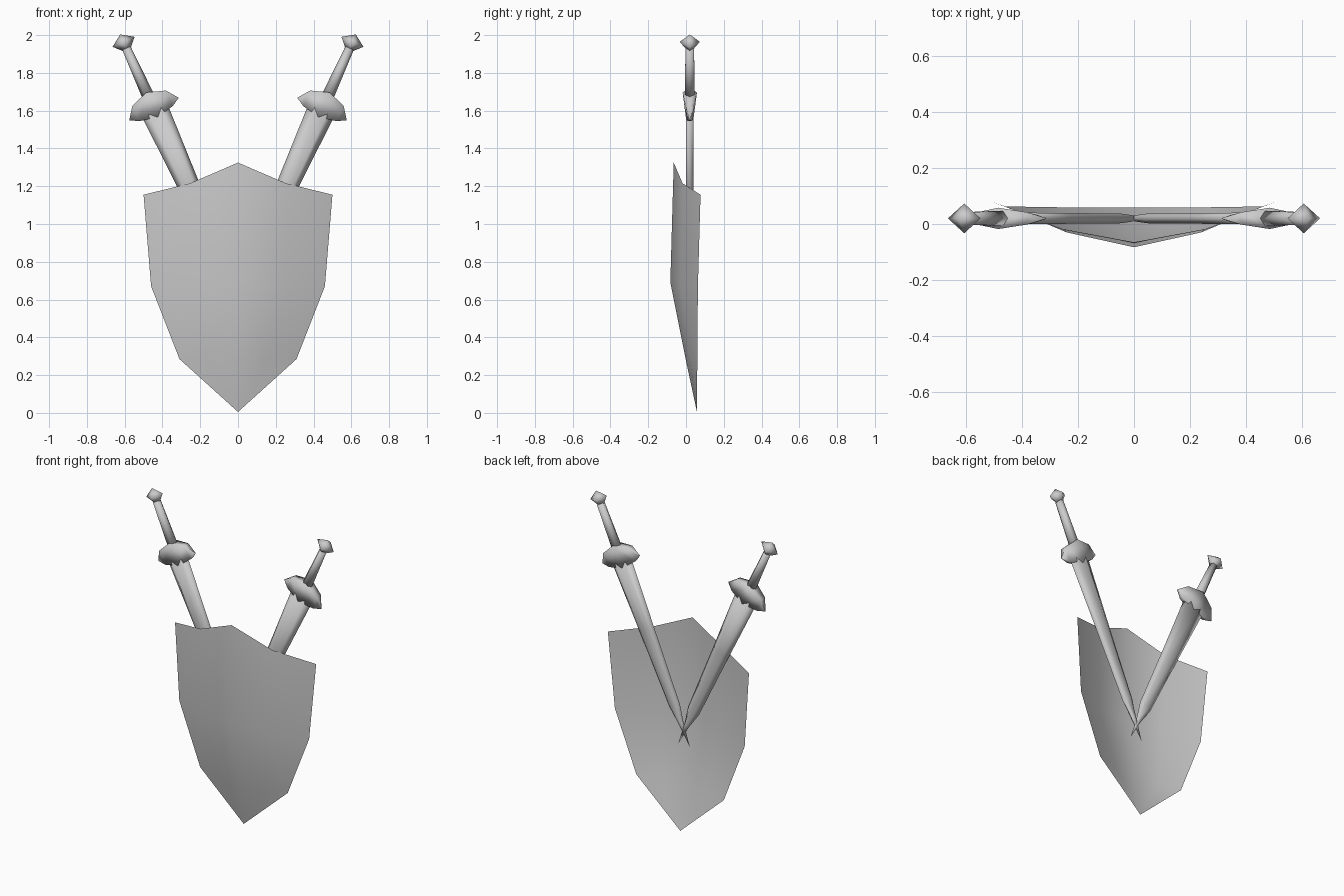
import bpy, bmesh, math
from mathutils import Vector

cube = bpy.data.objects.get("Cube")
if cube:
    bpy.data.objects.remove(cube)

grey = bpy.data.materials.new("plain grey")
grey.use_nodes = True
color = (0.6, 0.6, 0.6, 1)
grey.diffuse_color = color
grey.node_tree.nodes["Principled BSDF"].inputs["Base Color"].default_value = color

# Sword frame: distance runs from the pommel centre down to the tip
ORIGIN = Vector((0.603, 0.02, 1.958))
LEAN = math.radians(24.4)
ALONG = Vector((-math.sin(LEAN), 0, -math.cos(LEAN)))
ACROSS = Vector((math.cos(LEAN), 0, -math.sin(LEAN)))
BACK = Vector((0, 1, 0))


def place(along, across, depth):
    return ORIGIN + ALONG * along + ACROSS * across + BACK * depth


def build(name, rings, closed=True):
    """Skin a list of point rings and mirror the part across x."""
    bm = bmesh.new()
    rows = [[bm.verts.new(p) for p in ring] for ring in rings]
    n = len(rows[0])
    for a, b in zip(rows, rows[1:]):
        for i in range(n if closed else n - 1):
            j = (i + 1) % n
            bm.faces.new((a[i], a[j], b[j], b[i]))
    if closed:
        bm.faces.new(rows[0])
        bm.faces.new(rows[-1])
    bmesh.ops.remove_doubles(bm, verts=bm.verts, dist=0.0005)
    bmesh.ops.recalc_face_normals(bm, faces=bm.faces)
    if not closed and sum(f.normal.y for f in bm.faces) > 0:
        bmesh.ops.reverse_faces(bm, faces=bm.faces)
    for f in bm.faces:
        f.smooth = True
    mesh = bpy.data.meshes.new(name)
    bm.to_mesh(mesh)
    bm.free()
    mesh.materials.append(grey)
    obj = bpy.data.objects.new(name, mesh)
    bpy.context.collection.objects.link(obj)
    mirror = obj.modifiers.new("mirror", 'MIRROR')
    mirror.use_clip = not closed
    return obj


def lathe(name, profile, sides):
    """Part along the sword axis from (distance, half width, half depth)."""
    turns = [2 * math.pi * i / sides for i in range(sides)]
    build(name, [[place(d, w * math.cos(t), h * math.sin(t)) for t in turns]
                 for d, w, h in profile])


# Shield: thin bowed sheet, rows from top edge to point
build("shield", [
    [(0, -0.065, 1.325), (0.255, -0.018, 1.215), (0.5, 0.077, 1.155)],
    [(0, -0.083, 0.69), (0.24, -0.03, 0.68), (0.46, 0.063, 0.67)],
    [(0, -0.002, 0.285), (0.16, 0.02, 0.285), (0.31, 0.06, 0.285)],
    [(0, 0.058, 0.005), (0, 0.058, 0.005), (0, 0.058, 0.005)],
], closed=False)

# Crossed swords
lathe("sword_pommels", [(-0.05, 0, 0), (-0.007, 0.064, 0.053), (0.061, 0, 0)], 4)
lathe("sword_grips", [(0.03, 0.024, 0.026), (0.32, 0.033, 0.031)], 6)
lathe("sword_blades", [(0.38, 0.076, 0.024), (0.82, 0.058, 0.022),
                       (1.295, 0.042, 0.02), (1.415, 0.017, 0.014), (1.56, 0, 0)], 6)

# Guards: sections across the sword, thick at the top middle, pointed at the ears
sections = [(0.143, 0.382, 0.384, 0.002), (0.097, 0.32, 0.41, 0.022),
            (0, 0.287, 0.43, 0.038)]
sections += [(-w, top, low, h) for w, top, low, h in reversed(sections[:2])]
build("sword_guards", [[place(top, w, -h), place(top, w, h),
                        place(low, w, h * 0.55), place(low, w, -h * 0.55)]
                       for w, top, low, h in sections])
